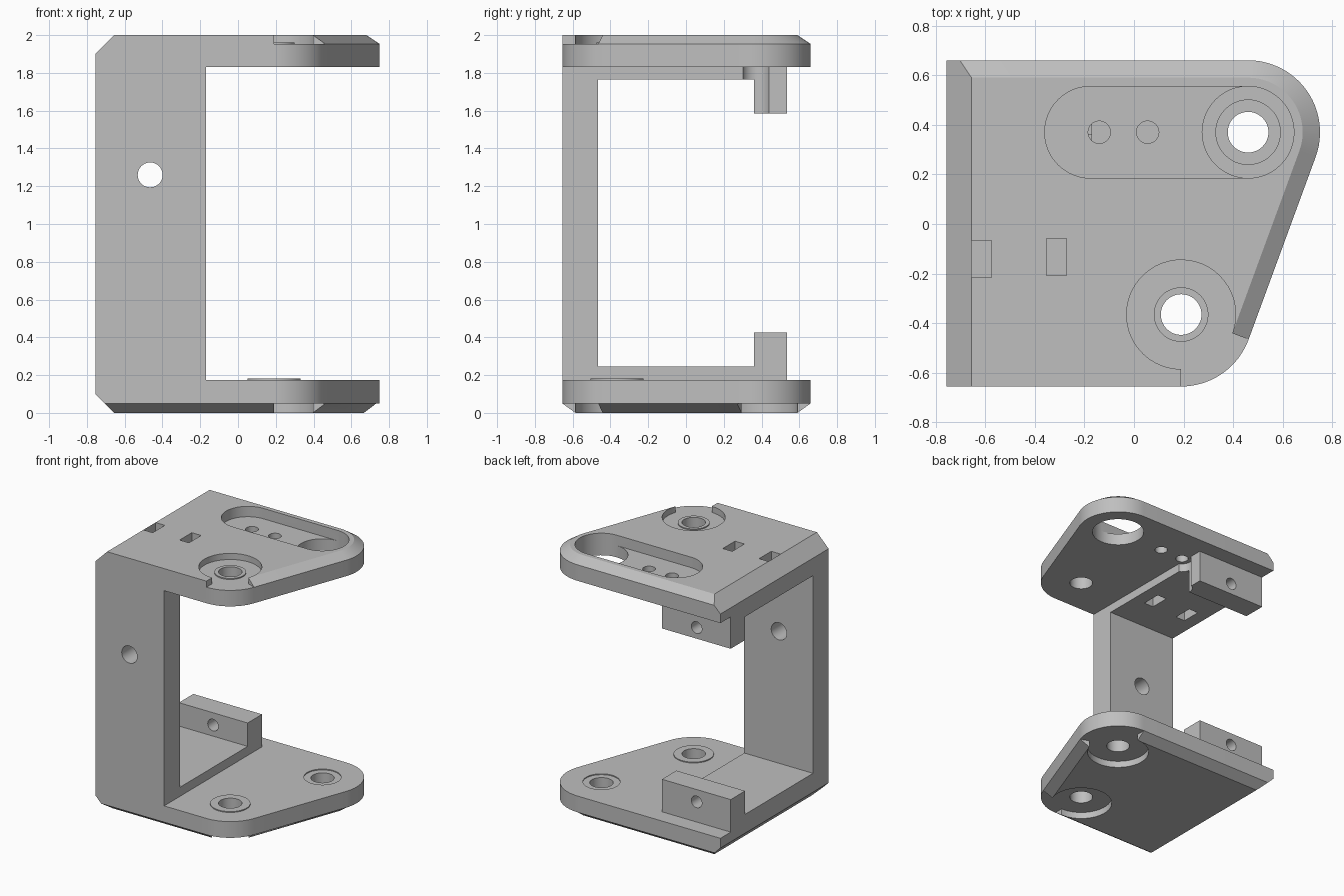
import bpy, bmesh, math
from math import cos, sin, radians, pi

if "Cube" in bpy.data.objects:
    bpy.data.objects.remove(bpy.data.objects["Cube"])

grey = bpy.data.materials.new("light_grey")
grey.diffuse_color = (0.52, 0.52, 0.52, 1)
grey.use_nodes = True
grey.node_tree.nodes["Principled BSDF"].inputs["Base Color"].default_value = grey.diffuse_color

XL, XC = -0.755, -0.17            # left face, right face of the column
YF, YB = -0.655, 0.66             # front and back faces
P1, P2 = (0.46, 0.37), (0.19, -0.365)   # rounded corners and pivot holes
R = 0.29
SLANT = math.atan2(P2[0] - P1[0], P1[1] - P2[1])   # direction of slanted edge normal


def loft(name, rings):
    """Closed solid through a list of rings of 3D points."""
    bm = bmesh.new()
    rows = [[bm.verts.new(p) for p in ring] for ring in rings]
    n = len(rows[0])
    for a, b in zip(rows, rows[1:]):
        for i in range(n):
            j = (i + 1) % n
            bm.faces.new((a[i], a[j], b[j], b[i]))
    bm.faces.new(rows[0][::-1])
    bm.faces.new(rows[-1])
    bmesh.ops.recalc_face_normals(bm, faces=bm.faces)
    me = bpy.data.meshes.new(name)
    bm.to_mesh(me)
    bm.free()
    ob = bpy.data.objects.new(name, me)
    bpy.context.collection.objects.link(ob)
    return ob


def prism(name, pts, z0, z1):
    return loft(name, [[(x, y, z) for x, y in pts] for z in (z0, z1)])


def box(name, x0, x1, y0, y1, z0, z1):
    return prism(name, [(x0, y0), (x1, y0), (x1, y1), (x0, y1)], z0, z1)


def arc(c, r, a0, a1, n):
    return [(c[0] + r * cos(a0 + (a1 - a0) * i / n),
             c[1] + r * sin(a0 + (a1 - a0) * i / n)) for i in range(n + 1)]


def disc(name, c, r, z0, z1, n=48):
    return prism(name, arc(c, r, 0, 2 * pi, n)[:-1], z0, z1)


def bore_y(name, x, z, r, y0, y1):
    pts = arc((x, z), r, 0, 2 * pi, 32)[:-1]
    return loft(name, [[(u, y, v) for u, v in pts] for y in (y0, y1)])


def combine(target, tool, op):
    """Apply one boolean and discard the tool."""
    m = target.modifiers.new(op, 'BOOLEAN')
    m.operation, m.solver, m.object = op, 'EXACT', tool
    bpy.context.view_layer.update()
    dg = bpy.context.evaluated_depsgraph_get()
    me = bpy.data.meshes.new_from_object(target.evaluated_get(dg))
    target.modifiers.clear()
    target.data = me
    bpy.data.objects.remove(tool)


def add(target, tool):
    combine(target, tool, 'UNION')


def cut(target, tool):
    combine(target, tool, 'DIFFERENCE')


def outline(inset, front):
    """Plate outline with an inset of every edge but the left one."""
    right = arc(P2, R - inset, -pi / 2, SLANT, 16)
    if not front:
        right[0] = (P2[0], YF)
    return ([(XL, YF + (inset if front else 0))] + right
            + arc(P1, R - inset, SLANT, pi / 2, 24) + [(XL, YB - inset)])


def plate(name, zs, front):
    return loft(name, [[(x, y, z) for x, y in outline(i, front)]
                       for z, i in zip(zs, (0, 0, 0.07))])


def pocket(c, a0, a1, z0, z1):
    """Round counterbore opened outward between two angles."""
    return prism("pocket", arc(c, 0.42, a0, a1, 16) + arc(c, 0.22, a1, a0 + 2 * pi, 40), z0, z1)


# Upper plate: chamfered rim, open counterbore, washer face
upper = plate("upper_plate", (1.83, 1.953, 2.0), False)
cut(upper, pocket(P2, -pi / 2, SLANT, 1.953, 2.2))
add(upper, disc("washer", P2, 0.11, 1.9, 1.961))
# Slot with large through hole and two small screw holes
S = (-0.175, 0.37)
cut(upper, prism("slot", arc(S, 0.185, pi / 2, 1.5 * pi, 24) + [(0.46, 0.185), (0.46, 0.555)], 1.92, 2.2))
cut(upper, disc("large_hole", P1, 0.185, 1.7, 2.2))

# Lower plate: chamfered rim and two open counterbores underneath
bracket = plate("bracket", (0.175, 0.05, 0.0), True)
cut(bracket, pocket(P2, -pi / 2, SLANT, -0.2, 0.05))
cut(bracket, pocket(P1, SLANT, pi / 2, -0.2, 0.05))
add(bracket, disc("washer", P2, 0.14, 0.1, 0.182))
cut(bracket, disc("recess", P1, 0.13, 0.168, 0.3))

# Upper flange and tab, relieved around the first screw hole
flange = box("flange", XL, XC, YF + 0.02, 0.365, 1.765, 1.86)
add(flange, box("tab", XL, XC, 0.36, 0.535, 1.585, 1.86))
cut(flange, disc("relief", (-0.14, 0.37), 0.075, 1.5, 1.95))
add(upper, flange)

# Lower flange and tab
add(bracket, box("flange", XL, XC, YF + 0.02, 0.365, 0.12, 0.245))
add(bracket, box("tab", XL, XC, 0.36, 0.535, 0.12, 0.425))

# Column joins the two plates
add(bracket, box("column", XL, XC, YF, -0.465, 0.05, 1.9))
add(bracket, upper)

# Chamfers along the left edges, top and bottom
for s, z in ((1, 2.0), (-1, 0.0)):
    tri = [(XL - 0.1, z - s * 0.2), (XL + 0.2, z + s * 0.1), (XL - 0.1, z + s * 0.1)]
    cut(bracket, loft("edge_cutter", [[(x, y, h) for x, h in tri] for y in (-1, 1)]))

# Pivot holes, screw holes and strap slots
cut(bracket, disc("pivot_hole", P1, 0.082, -0.2, 0.5))
cut(bracket, disc("pivot_hole", P2, 0.082, -0.2, 2.2))
for x in (-0.14, 0.055):
    cut(bracket, disc("screw_hole", (x, 0.37), 0.045, 1.78, 2.2, 32))
for x, y in ((-0.655, -0.215), (-0.352, -0.207)):
    cut(bracket, box("strap_slot", x, x + 0.08, y, y + 0.148, 1.6, 2.2))

# Cross holes through the column and both tabs
cut(bracket, bore_y("column_hole", -0.465, 1.26, 0.066, -0.8, -0.3))
for z in (0.33, 1.67):
    cut(bracket, bore_y("tab_hole", -0.465, z, 0.045, 0.3, 0.7))

# Finish: one colour, smooth rounds with crisp edges
bracket.data.materials.clear()
bracket.data.materials.append(grey)
for p in bracket.data.polygons:
    p.material_index = 0
bpy.context.view_layer.objects.active = bracket
bracket.select_set(True)
bpy.ops.object.shade_smooth_by_angle(angle=radians(25))
